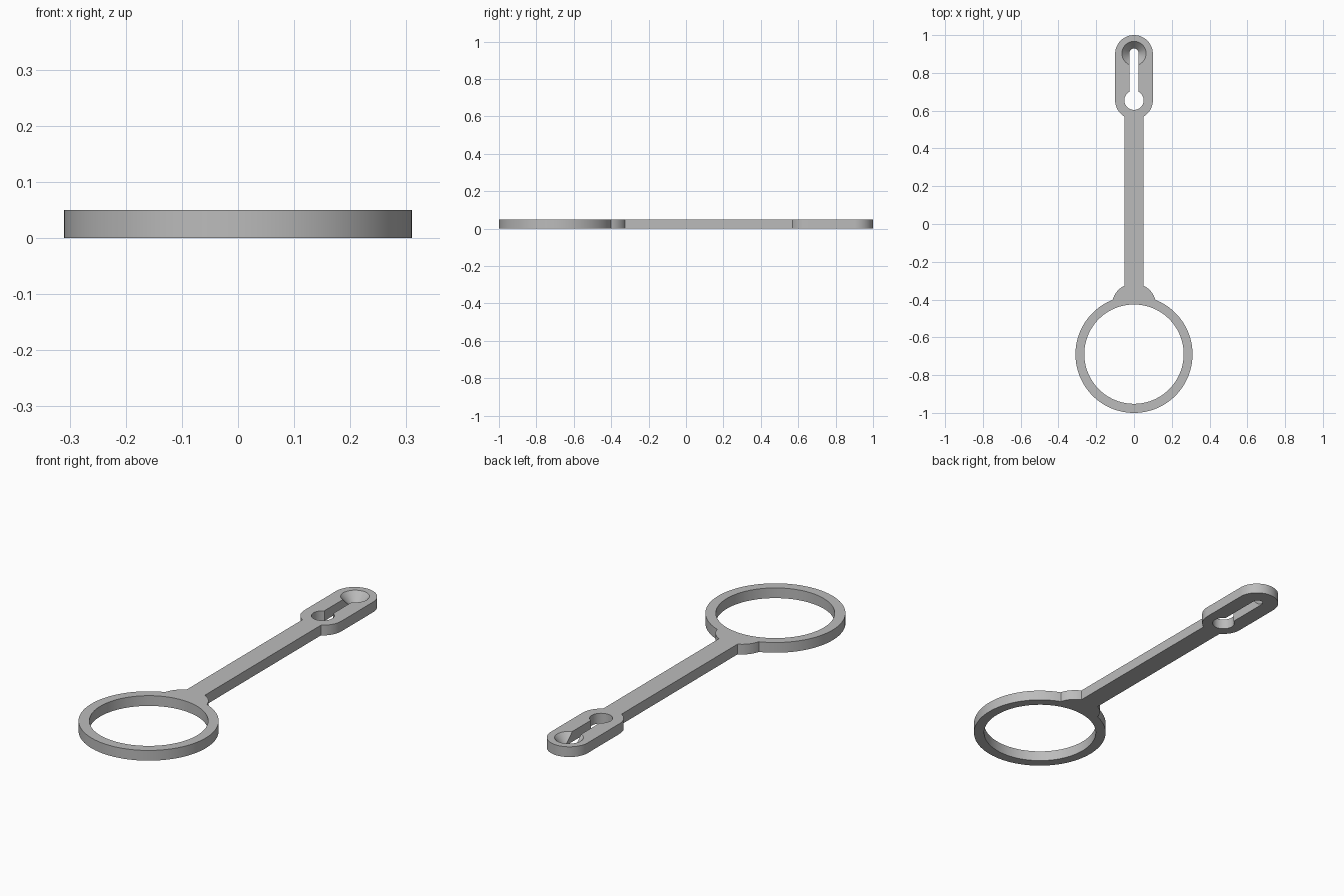
import bpy, bmesh
from math import sin, cos, pi, asin, acos, sqrt, atan2

cube = bpy.data.objects.get("Cube")
if cube:
    bpy.data.objects.remove(cube, do_unlink=True)

T = 0.05                      # plate thickness
RING_Y, RING_R, HOLE_R = -0.69, 0.31, 0.263
BOSS_Y, BOSS_R = -0.432, 0.117
BAR = 0.05                    # half width of the bar
HEAD_R, KEY_Y, TOP_Y = 0.1, 0.655, 0.9
SLOT = 0.024

grey = bpy.data.materials.new("grey_plastic")
grey.use_nodes = True
grey.diffuse_color = (0.5, 0.5, 0.5, 1)
grey.node_tree.nodes["Principled BSDF"].inputs["Base Color"].default_value = (0.5, 0.5, 0.5, 1)


def arc(cy, r, a0, a1, n):
    return [(r * cos(a0 + (a1 - a0) * i / n), cy + r * sin(a0 + (a1 - a0) * i / n))
            for i in range(n + 1)]


def prism(name, points, z0, z1):
    bm = bmesh.new()
    face = bm.faces.new([bm.verts.new((x, y, z0)) for x, y in points])
    top = bmesh.ops.extrude_face_region(bm, geom=[face])["geom"]
    bmesh.ops.translate(bm, vec=(0, 0, z1 - z0),
                        verts=[v for v in top if isinstance(v, bmesh.types.BMVert)])
    bmesh.ops.recalc_face_normals(bm, faces=bm.faces)
    mesh = bpy.data.meshes.new(name)
    bm.to_mesh(mesh)
    bm.free()
    obj = bpy.data.objects.new(name, mesh)
    bpy.context.collection.objects.link(obj)
    mesh.materials.append(grey)
    return obj


# Right half of the outline: ring, boss, bar, rounded head
d = BOSS_Y - RING_Y
meet_y = (d * d + RING_R ** 2 - BOSS_R ** 2) / (2 * d)
meet_x = sqrt(RING_R ** 2 - meet_y ** 2)
half = arc(RING_Y, RING_R, -pi / 2, atan2(meet_y, meet_x), 56)
half += arc(BOSS_Y, BOSS_R, atan2(meet_y - d, meet_x), acos(BAR / BOSS_R), 12)[1:]
half += arc(KEY_Y, HEAD_R, -acos(BAR / HEAD_R), 0, 10)
half += arc(TOP_Y, HEAD_R, 0, pi / 2, 16)
outline = half + [(-x, y) for x, y in reversed(half[1:-1])]
holder = prism("ring_holder", outline, 0, T)

# Cutters: ring opening, keyhole, slot and countersink
lo, hi = -0.02, T + 0.02
cutters = [
    prism("ring_opening_cutter", arc(RING_Y + 0.001, HOLE_R, 0, 2 * pi, 96)[:-1], lo, hi),
    prism("keyhole_cutter", arc(KEY_Y, 0.051, 0, 2 * pi, 48)[:-1], lo, hi),
    prism("slot_cutter", arc(TOP_Y + 0.005, SLOT, 0, pi, 16) + [(-SLOT, KEY_Y), (SLOT, KEY_Y)], lo, hi),
]
sink = prism("countersink_cutter", arc(0, 0.063, 0, 2 * pi, 48)[:-1], 0.003, hi)
for v in sink.data.vertices:
    scale = 0.35 if v.co.z < T / 2 else 1.3
    v.co.x *= scale
    v.co.y = v.co.y * scale + TOP_Y + 0.003
cutters.append(sink)

bpy.context.view_layer.objects.active = holder
holder.select_set(True)
for cutter in cutters:
    mod = holder.modifiers.new(cutter.name, "BOOLEAN")
    mod.operation = "DIFFERENCE"
    mod.solver = "EXACT"
    mod.object = cutter
    bpy.ops.object.modifier_apply(modifier=mod.name)
for cutter in cutters:
    bpy.data.objects.remove(cutter, do_unlink=True)

bpy.ops.object.shade_smooth_by_angle(angle=pi / 6)
